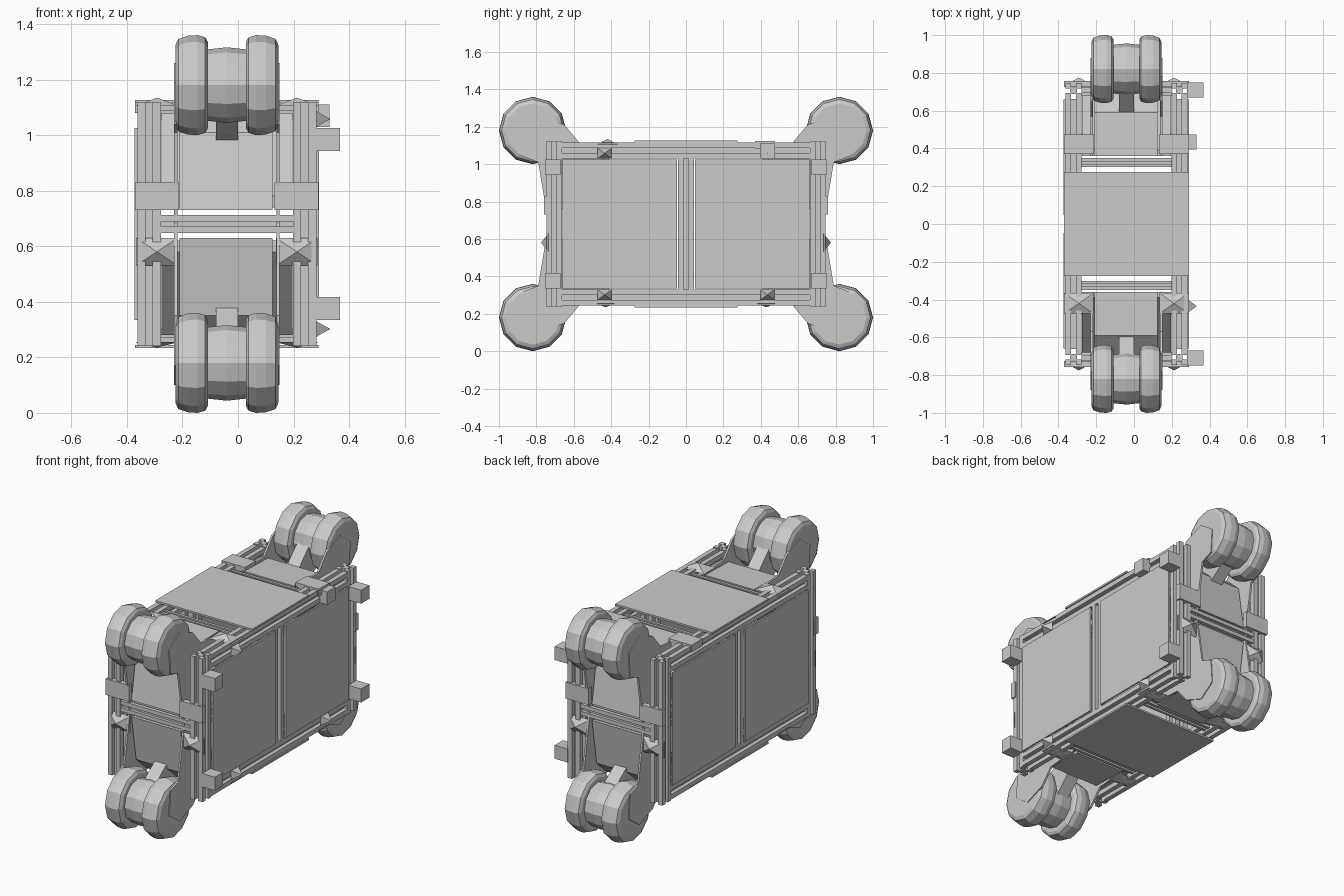
import bpy, bmesh
from math import cos, sin, pi
from mathutils import Vector

if "Cube" in bpy.data.objects:
    bpy.data.objects.remove(bpy.data.objects["Cube"])

CENTRE = Vector((-0.04, 0, 0.68))   # all parts are laid out around the body centre
S = (-1, 1)


def finish(name, bm):
    bmesh.ops.recalc_face_normals(bm, faces=bm.faces)
    bmesh.ops.translate(bm, verts=bm.verts, vec=CENTRE)
    me = bpy.data.meshes.new(name)
    bm.to_mesh(me)
    bm.free()
    ob = bpy.data.objects.new(name, me)
    bpy.context.collection.objects.link(ob)
    return ob


def prism(name, pts, axis, lo, hi, off=(0, 0, 0)):
    """Extrude a 2D outline along an axis (0=x, 1=y, 2=z)."""
    def place(p, t):
        c = list(p)
        c.insert(axis, t)
        return Vector(c) + Vector(off)
    bm = bmesh.new()
    a = [bm.verts.new(place(p, lo)) for p in pts]
    b = [bm.verts.new(place(p, hi)) for p in pts]
    bm.faces.new(a)
    bm.faces.new(b)
    for i in range(len(pts)):
        j = (i + 1) % len(pts)
        bm.faces.new((a[i], a[j], b[j], b[i]))
    return finish(name, bm)


def box(name, x, y, z):
    return prism(name, [(x[0], y[0]), (x[1], y[0]), (x[1], y[1]), (x[0], y[1])], 2, z[0], z[1])


def span(s, a, b):
    return sorted((s * a, s * b))


def slotted(h):
    """Slotted bar cross-section of half width h."""
    q = [(.42, .3), (1, .3), (1, 1), (.3, 1), (.3, .42)]
    out = []
    for k in range(4):
        out += [(u * h, v * h) for u, v in q]
        q = [(-v, u) for u, v in q]
    return out


def pyramid(name, c, axis, s, half, height):
    """Four sided cap pointing along s * axis."""
    bm = bmesh.new()
    base = []
    for k in range(4):
        p = [half[0] * (1, -1, -1, 1)[k], half[1] * (1, 1, -1, -1)[k]]
        p.insert(axis, 0)
        base.append(bm.verts.new(Vector(c) + Vector(p)))
    tip = [0, 0, 0]
    tip[axis] = s * height
    tip = bm.verts.new(Vector(c) + Vector(tip))
    bm.faces.new(base)
    for k in range(4):
        bm.faces.new((base[k], base[(k + 1) % 4], tip))
    return finish(name, bm)


def lathe(name, profile, y, z, n=12):
    """Spin (x, radius) pairs around an x-directed axle."""
    bm = bmesh.new()
    rings = [[bm.verts.new((x, y + r * cos(2 * pi * k / n), z + r * sin(2 * pi * k / n)))
              for k in range(n)] for x, r in profile]
    for a, b in zip(rings, rings[1:]):
        for k in range(n):
            j = (k + 1) % n
            bm.faces.new((a[k], a[j], b[j], b[k]))
    bm.faces.new(rings[0])
    bm.faces.new(rings[-1])
    return finish(name, bm)


# Slotted frame: corner posts, long rails, middle posts
bar = slotted(.042)
for sx in S:
    for sy in S:
        prism("corner_post", bar, 2, -.44, .44, (sx * .28, sy * .705, 0))
    for sz in S:
        prism("long_rail", bar, 1, -.663, .663, (sx * .28, 0, sz * .393))
    prism("middle_post", bar, 2, -.351, .351, (sx * .28, 0, 0))

# Cross bars at the ends, top and bottom
thin = slotted(.033)
for s in S:
    prism("end_cross_bar", thin, 0, -.238, .238, (0, s * .71, 0))
    for sz in S:
        prism("flat_cross_bar", slotted(.024), 0, -.238, .238, (0, s * .325, sz * .4))

# Side panels, lid and underside plates
for s in S:
    for sy in S:
        box("side_panel", span(s, .322, .332), span(sy, .047, .66), (-.345, .345))
    box("cover_plate", (-.33, .33), (-.275, .275), span(s, .435, .446))

# Corner units: guard shell, brace, fork plates and twin wheels
guard = [(.36, .425), (.59, .42), (.69, .33), (.735, .05),
         (.715, .05), (.67, .31), (.58, .4), (.36, .405)]
brace = [(.36, .40), (.39, .40), (.68, .1), (.68, .06)]
fork = [(.36, .42), (.57, .435), (.65, .53), (.78, .58), (.88, .51),
        (.87, .36), (.79, .33), (.735, -.0), (.70, .05)]
neck = [(.58, .40), (.74, .56), (.88, .44), (.69, .30)]
tyre = [(.068, .155), (.078, .172), (.105, .18), (.14, .178), (.175, .166), (.185, .145)]
for sy in S:
    for sz in S:
        def flip(pts):
            return [(sy * y, sz * z) for y, z in pts]
        prism("corner_guard", flip(guard), 0, -.17, .165)
        prism("corner_brace", flip(brace), 0, -.236, .236)
        prism("axle_neck", flip(neck), 0, -.04, .04)
        lathe("wheel_hub", [(-.075, .128), (0, .136), (.075, .128)], sy * .82, sz * .5)
        for sx in S:
            lathe("wheel", [(sx * x, r) for x, r in tyre], sy * .82, sz * .5)
            prism("fork_plate", flip(fork), 0, *span(sx, .178, .19))

# Clips and pointed caps on the ends
for sx in S:
    for sy in S:
        box("end_clip", span(sx, .172, .33), span(sy, .725, .758), (.05, .15))
        pyramid("end_cap", (sx * .252, sy * .735, -.1), 1, sy, (.075, .05), .04)
    # Top clips at the back, pointed caps elsewhere
    box("top_clip", span(sx, .172, .33), (.37, .475), (.40, .445))
    pyramid("top_cap", (sx * .252, -.42, .425), 2, 1, (.078, .055), .03)
    for sy in S:
        pyramid("bottom_cap", (sx * .252, sy * .43, -.425), 2, -1, (.078, .05), .02)

# Bumper cubes and small knobs on the right side only
for sy in S:
    for sz in S:
        box("bumper_cube", (.32, .408), span(sy, .67, .75), span(sz, .262, .345))
        pyramid("side_knob", (.322, sy * .435, sz * .378), 0, 1, (.038, .028), .05)
box("side_clip", (.31, .37), (.395, .475), (.35, .43))
